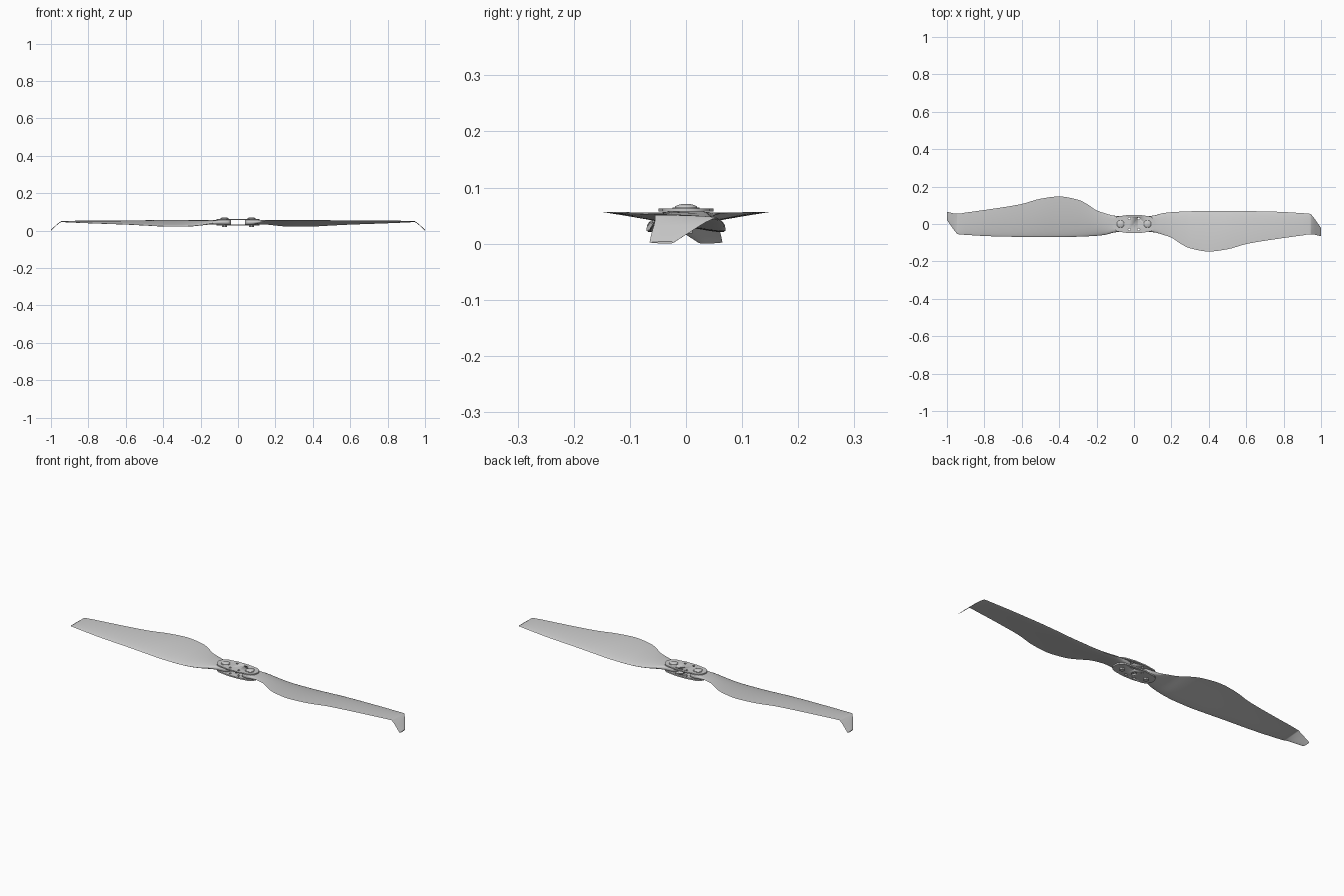
import bpy, bmesh, math

if "Cube" in bpy.data.objects:
    bpy.data.objects.remove(bpy.data.objects["Cube"])

# ---------- helpers ----------
def add_object(name, bm):
    bmesh.ops.recalc_face_normals(bm, faces=bm.faces)
    me = bpy.data.meshes.new(name)
    bm.to_mesh(me)
    bm.free()
    ob = bpy.data.objects.new(name, me)
    bpy.context.collection.objects.link(ob)
    return ob

def smooth(ob, deg=35):
    bpy.ops.object.select_all(action='DESELECT')
    ob.select_set(True)
    bpy.context.view_layer.objects.active = ob
    bpy.ops.object.shade_smooth_by_angle(angle=math.radians(deg))

def monotone(xs, ys, x):
    """Smooth interpolation without overshoot."""
    n = len(xs)
    d = [(ys[i + 1] - ys[i]) / (xs[i + 1] - xs[i]) for i in range(n - 1)]
    m = [d[0]] + [0 if a * b <= 0 else 2 * a * b / (a + b) for a, b in zip(d, d[1:])] + [d[-1]]
    i = max(k for k in range(n - 1) if x >= xs[k])
    h = xs[i + 1] - xs[i]
    t = (x - xs[i]) / h
    return ((2*t**3 - 3*t**2 + 1) * ys[i] + (t**3 - 2*t**2 + t) * h * m[i]
            + (3*t**2 - 2*t**3) * ys[i + 1] + (t**3 - t**2) * h * m[i + 1])

def lathe(name, loc, profile, seg=32):
    """Turned part from (radius, z) points; closed with flat caps."""
    bm = bmesh.new()
    rings = [[bm.verts.new((loc[0] + r * math.cos(2*math.pi*k/seg),
                            loc[1] + r * math.sin(2*math.pi*k/seg), z)) for k in range(seg)]
             for r, z in profile]
    for a, b in zip(rings, rings[1:]):
        for k in range(seg):
            bm.faces.new((a[k], a[(k+1) % seg], b[(k+1) % seg], b[k]))
    bm.faces.new(rings[0])
    bm.faces.new(rings[-1])
    ob = add_object(name, bm)
    smooth(ob)
    return ob

# ---------- blades: x, y lead, y trail, z lead, z trail, thickness, camber, root blend ----------
stations = [
    (0.038, .022, -.022, .045, .045, .026, 0, 1),
    (0.050, .036, -.036, .045, .045, .026, 0, 1),
    (0.070, .041, -.041, .045, .045, .026, 0, 1),
    (0.110, .046, -.045, .043, .048, .022, 0, .8),
    (0.150, .057, -.056, .037, .053, .017, .002, .3),
    (0.200, .063, -.073, .029, .055, .014, .003, 0),
    (0.250, .066, -.106, .024, .056, .013, .003, 0),
    (0.300, .068, -.130, .022, .056, .012, .003, 0),
    (0.400, .070, -.147, .023, .056, .011, .003, 0),
    (0.500, .070, -.135, .028, .055, .010, .003, 0),
    (0.600, .069, -.107, .033, .054, .009, .002, 0),
    (0.750, .066, -.082, .038, .053, .007, .002, 0),
    (0.900, .058, -.061, .044, .052, .005, .001, 0),
    (0.943, .054, -.055, .046, .051, .004, 0, 0),
    (0.952, .045, -.055, .043, .045, .004, 0, 0),
    (0.985, .000, -.062, .016, .016, .004, 0, 0),
    (1.000, -.022, -.065, .002, .002, .004, 0, 0),
]
cols = list(zip(*stations))

def section(x, n=16):
    yl, yt, zl, zt, th, cam, b = [monotone(cols[0], c, x) for c in cols[1:]]
    def pt(t, side):
        foil = 2.6 * (1.4845*t**.5 - .63*t - 1.758*t**2 + 1.4215*t**3 - .518*t**4)
        block = max(0, 1 - abs(2*t - 1)**8) ** .5
        half = th / 2 * ((1 - b) * min(1, foil / 1.3) + b * block)
        return (x, yl + (yt - yl)*t, zl + (zt - zl)*t + 4*cam*t*(1 - t) + side*half)
    ts = [(1 - math.cos(math.pi*k/n)) / 2 for k in range(n + 1)]
    return [pt(t, 1) for t in ts] + [pt(t, -1) for t in ts[-2:0:-1]]

xs = sorted({round(a + (b - a)*k/4, 5) for a, b in zip(cols[0], cols[0][1:]) for k in range(5)})
for name, s in (("right_blade", 1), ("left_blade", -1)):
    bm = bmesh.new()
    rings = [[bm.verts.new((s*p[0], s*p[1], p[2])) for p in section(x)] for x in xs]
    n = len(rings[0])
    for a, b in zip(rings, rings[1:]):
        for k in range(n):
            bm.faces.new((a[k], a[(k+1) % n], b[(k+1) % n], b[k]))
    bm.faces.new(rings[0])
    bm.faces.new(rings[-1])
    smooth(add_object(name, bm))

# ---------- clamp plates with screw holes ----------
outline = []
for sx, start in ((1, -90), (-1, 90)):
    outline.append((sx*.03, -sx*.049))
    for k in range(21):
        a = math.radians(start + 9*k)
        outline.append((sx*.074 + .042*math.cos(a), .042*math.sin(a)))
    outline.append((sx*.03, sx*.049))

holes = [lathe("hole_cutter", (x, y), [(.006, 0), (.006, .1)], 20)
         for x in (-.025, .025) for y in (-.03, .03)]
centre_hole = lathe("centre_cutter", (0, 0), [(.012, 0), (.012, .045)])
for h in holes + [centre_hole]:
    h.hide_render = True
    h.hide_set(True)

def plate(name, z0, z1, cutters):
    bm = bmesh.new()
    f = bm.faces.new([bm.verts.new((x, y, z0)) for x, y in outline])
    new = bmesh.ops.extrude_face_region(bm, geom=[f])["geom"]
    bmesh.ops.translate(bm, vec=(0, 0, z1 - z0),
                        verts=[v for v in new if isinstance(v, bmesh.types.BMVert)])
    ob = add_object(name, bm)
    for c in cutters:
        m = ob.modifiers.new("hole", 'BOOLEAN')
        m.operation, m.solver, m.object = 'DIFFERENCE', 'EXACT', c
    smooth(ob)

plate("top_plate", .057, .063, holes)
plate("bottom_plate", .026, .033, holes + [centre_hole])

# ---------- pivot bolts: domed head on top, nut below ----------
for side, x in (("left", -.072), ("right", .072)):
    dome = [(.020*math.cos(math.radians(a)), .064 + .007*math.sin(math.radians(a)))
            for a in (0, 15, 30, 45, 60, 75, 87)]
    lathe(side + "_bolt_head", (x, 0), [(.024, .062), (.024, .0645), (.020, .0645)] + dome[1:])
    lathe(side + "_nut", (x, 0), [(.013, .018), (.013, .027)], 6)
